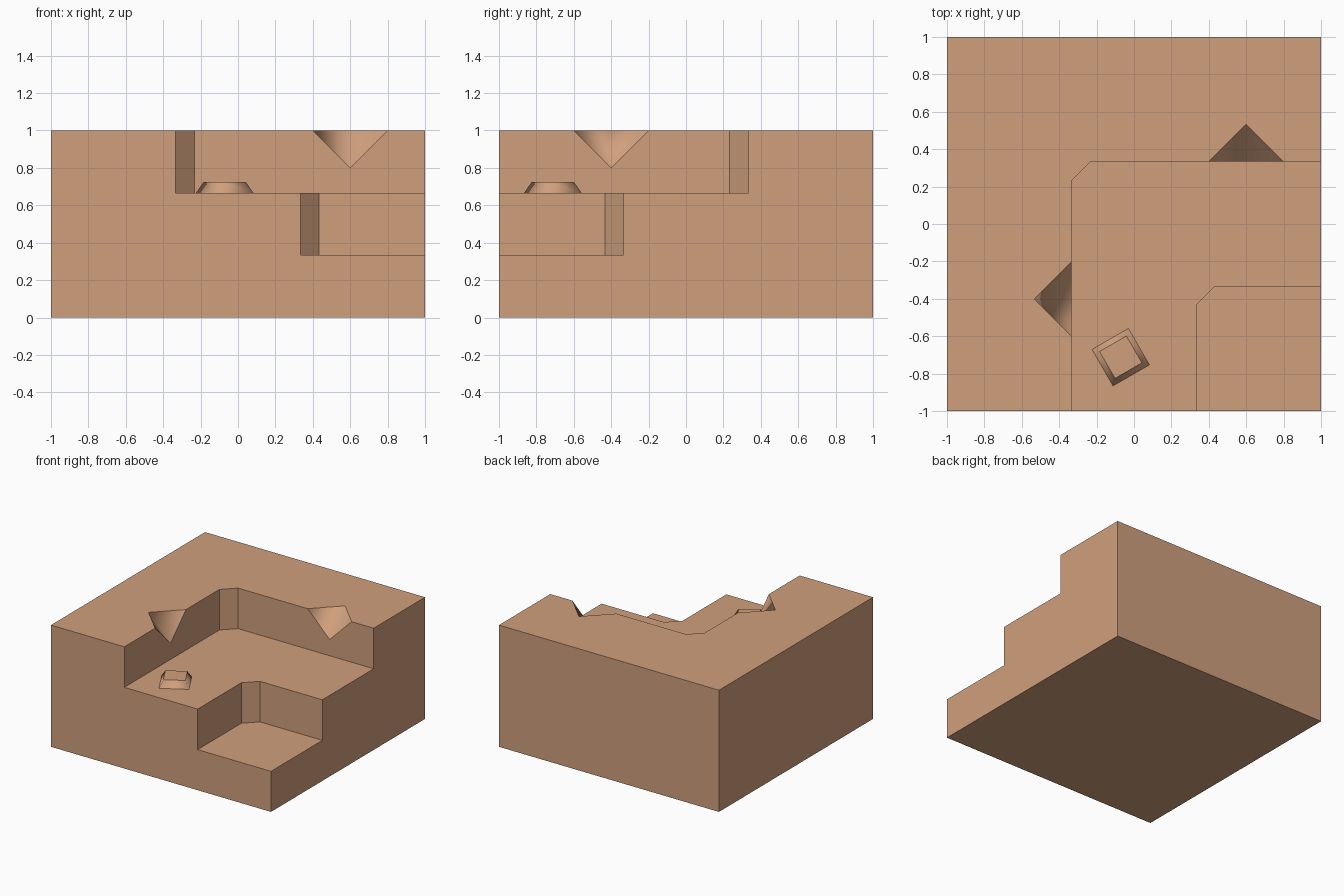
import bpy, bmesh, math
from mathutils import Matrix

if "Cube" in bpy.data.objects:
    bpy.data.objects.remove(bpy.data.objects["Cube"])

clay = bpy.data.materials.new("clay brown")
clay.diffuse_color = (0.63, 0.35, 0.204, 1)
clay.use_nodes = True
clay.node_tree.nodes["Principled BSDF"].inputs["Base Color"].default_value = clay.diffuse_color


def add_object(name, bm):
    bmesh.ops.recalc_face_normals(bm, faces=bm.faces)
    mesh = bpy.data.meshes.new(name)
    bm.to_mesh(mesh)
    bm.free()
    mesh.materials.append(clay)
    obj = bpy.data.objects.new(name, mesh)
    bpy.context.collection.objects.link(obj)
    return obj


def prism(name, outline, z0, z1):
    bm = bmesh.new()
    face = bm.faces.new([bm.verts.new((x, y, z0)) for x, y in outline])
    top = bmesh.ops.extrude_face_region(bm, geom=[face])["geom"]
    verts = [v for v in top if isinstance(v, bmesh.types.BMVert)]
    bmesh.ops.translate(bm, verts=verts, vec=(0, 0, z1 - z0))
    return add_object(name, bm)


def step_cutter(name, w, n, z, chamfer=0.1):
    # Corner step open to the front and right, chamfered inner corner
    outline = [(w, -1.2), (1.2, -1.2), (1.2, n), (w + chamfer, n), (w, n - chamfer)]
    return prism(name, outline, z, 1.2)


def notch_cutter(name, x, y):
    # Smooth-shaded octahedron centred on the rim of the upper step
    bm = bmesh.new()
    bmesh.ops.create_uvsphere(bm, u_segments=4, v_segments=2, radius=0.2,
                              matrix=Matrix.Translation((x, y, 1)))
    for f in bm.faces:
        f.smooth = True
    return add_object(name, bm)


# Main block with two steps and two rim notches cut out
T = 1 / 3
block = prism("stepped_block", [(-1, -1), (1, -1), (1, 1), (-1, 1)], 0, 1)
cutters = [
    step_cutter("upper_step_cutter", -T, T, 2 * T),
    step_cutter("lower_step_cutter", T, -T, T),
    notch_cutter("back_notch_cutter", 0.6, T),
    notch_cutter("left_notch_cutter", -T, -0.4),
]
bpy.context.view_layer.objects.active = block
for cutter in cutters:
    mod = block.modifiers.new(cutter.name, "BOOLEAN")
    mod.operation = "DIFFERENCE"
    mod.solver = "EXACT"
    mod.object = cutter
    bpy.ops.object.modifier_apply(modifier=mod.name)
    bpy.data.objects.remove(cutter)

# Small tapered stone on the middle step: smooth sides, flat top, no underside
bm = bmesh.new()
place = Matrix.Translation((-0.071, -0.712, 2 * T + 0.029)) @ Matrix.Rotation(math.radians(-15), 4, "Z")
bmesh.ops.create_cone(bm, cap_ends=True, segments=4, radius1=0.159,
                      radius2=0.117, depth=0.058, matrix=place)
bmesh.ops.recalc_face_normals(bm, faces=bm.faces)
for f in bm.faces:
    f.smooth = abs(f.normal.z) < 0.9
bmesh.ops.delete(bm, geom=[f for f in bm.faces if f.normal.z < -0.9], context="FACES")
add_object("tapered_stone", bm)
